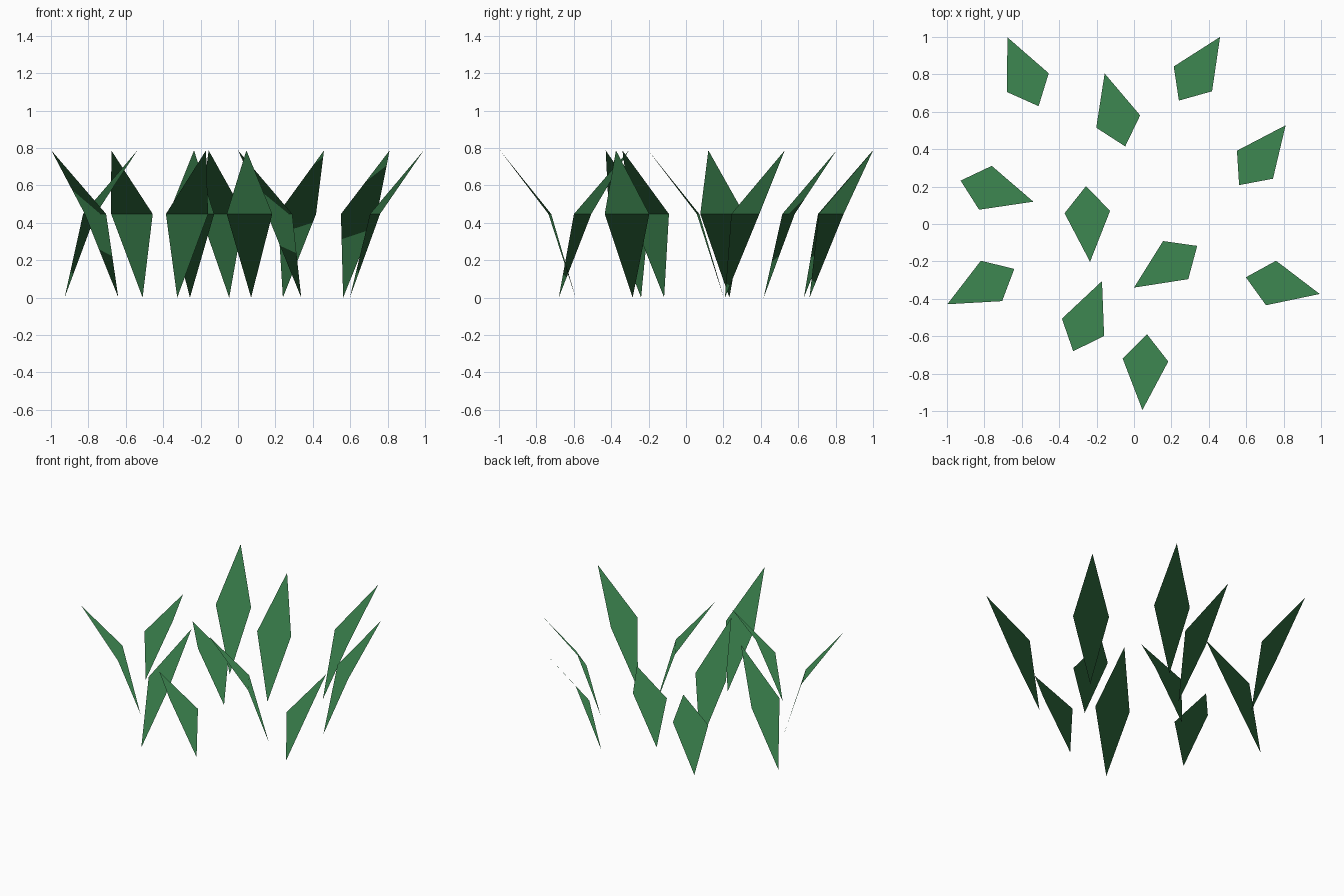
import bpy, math

# Single leaf green shared by every blade
green = bpy.data.materials.new("leaf green")
green.diffuse_color = (0.047, 0.245, 0.083, 1)

# One folded kite-shaped blade, leaning along +x: root, two shoulders, tip
profile = [(0, 0, 0), (0.138, -0.122, 0.447), (0.138, 0.122, 0.447), (0.405, 0, 0.787)]
blade = bpy.data.meshes.new("grass_blade")
blade.from_pydata(profile, [], [(0, 1, 2), (1, 3, 2)])
blade.materials.append(green)
# Grass-style shading: every normal points straight up
blade.normals_split_custom_set_from_vertices([(0, 0, 1)] * 4)

# Where each blade is rooted and where its tip points (x, y)
blades = [
    ((-0.51, 0.63), (-0.678, 1.0)),
    ((-0.047, 0.415), (-0.157, 0.805)),
    ((0.24, 0.66), (0.46, 1.0)),
    ((0.562, 0.208), (0.81, 0.527)),
    ((-0.927, 0.232), (-0.54, 0.12)),
    ((-0.257, 0.202), (-0.235, -0.203)),
    ((0.338, -0.117), (0.0, -0.34)),
    ((0.598, -0.285), (0.997, -0.375)),
    ((-0.64, -0.24), (-1.0, -0.43)),
    ((-0.325, -0.68), (-0.171, -0.305)),
    ((0.07, -0.59), (0.045, -0.993)),
]

# Place the tuft
for i, ((rx, ry), (tx, ty)) in enumerate(blades):
    ob = bpy.data.objects.new(f"grass_blade_{i + 1}", blade)
    ob.location = (rx, ry, 0)
    ob.rotation_euler.z = math.atan2(ty - ry, tx - rx)
    bpy.context.collection.objects.link(ob)
